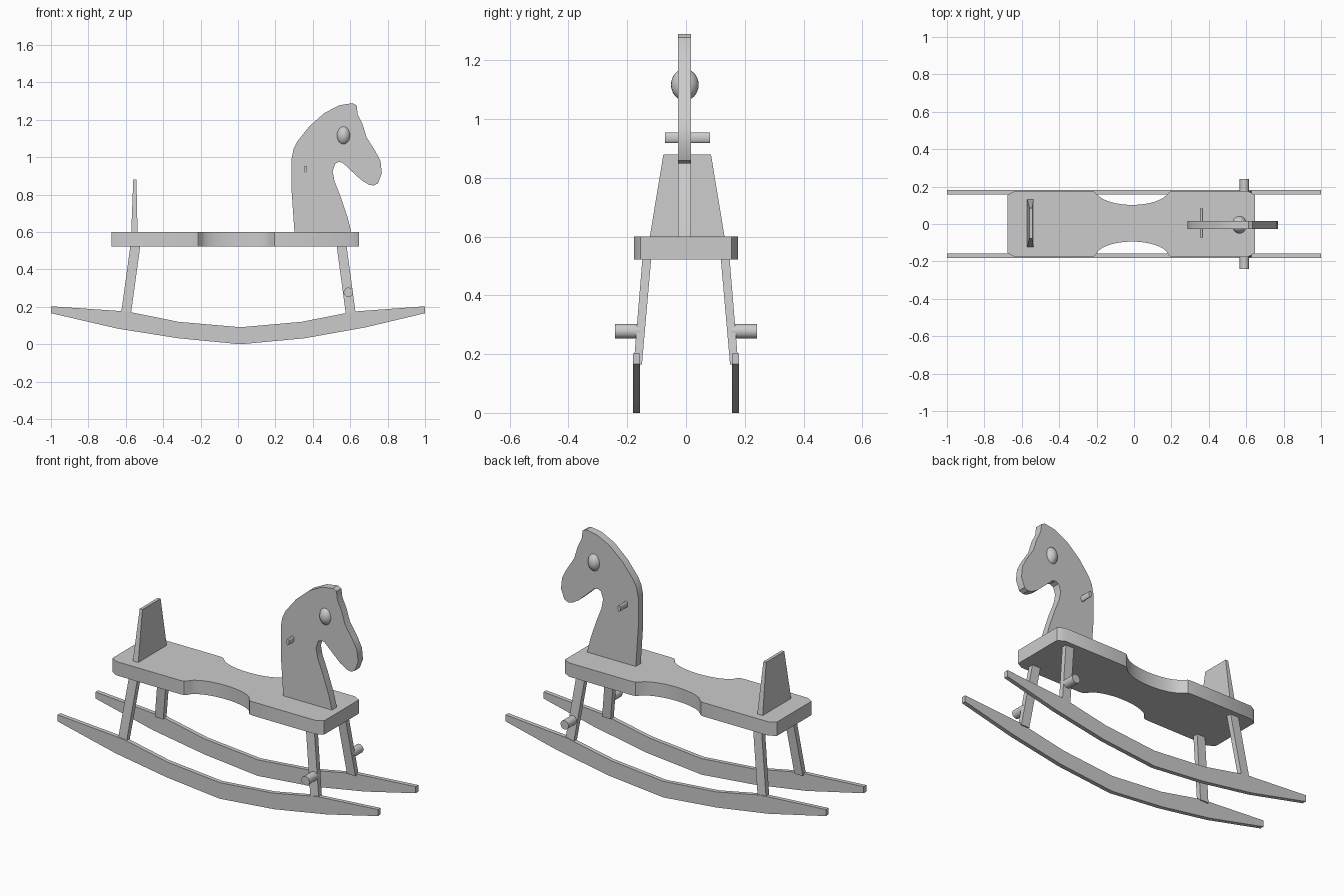
import bpy, bmesh, math
from mathutils import Vector

if "Cube" in bpy.data.objects:
    bpy.data.objects.remove(bpy.data.objects["Cube"])

grey = bpy.data.materials.new("plain_grey")
grey.use_nodes = True
grey.diffuse_color = (0.6, 0.6, 0.6, 1)
grey.node_tree.nodes["Principled BSDF"].inputs["Base Color"].default_value = (0.6, 0.6, 0.6, 1)


def finish(name, bm, smooth=None):
    bmesh.ops.recalc_face_normals(bm, faces=bm.faces)
    mesh = bpy.data.meshes.new(name)
    bm.to_mesh(mesh)
    bm.free()
    mesh.materials.append(grey)
    ob = bpy.data.objects.new(name, mesh)
    bpy.context.collection.objects.link(ob)
    if smooth:
        bpy.ops.object.select_all(action='DESELECT')
        ob.select_set(True)
        bpy.context.view_layer.objects.active = ob
        bpy.ops.object.shade_smooth_by_angle(angle=math.radians(smooth))
    return ob


def loft(name, start, end, smooth=None):
    """Solid between two matching outlines."""
    bm = bmesh.new()
    a = [bm.verts.new(p) for p in start]
    b = [bm.verts.new(p) for p in end]
    bm.faces.new(a)
    bm.faces.new(b)
    for i in range(len(a)):
        j = (i + 1) % len(a)
        bm.faces.new((a[i], a[j], b[j], b[i]))
    return finish(name, bm, smooth)


def side_board(name, outline, y0, y1, smooth=None):
    return loft(name, [(x, y0, z) for x, z in outline],
                [(x, y1, z) for x, z in outline], smooth)


def rect(x0, x1, y0, y1, z):
    return [(x0, y0, z), (x1, y0, z), (x1, y1, z), (x0, y1, z)]


def peg(name, x, z, y0, y1, rx, rz, n=24):
    ring = [(x + rx * math.cos(math.tau * i / n), z + rz * math.sin(math.tau * i / n))
            for i in range(n)]
    return side_board(name, ring, y0, y1, 40)


# Seat with chamfered ends and a curved waist on each side
def seat_edge(s):
    waist = [(-0.24, 0.177), (-0.215, 0.174)]
    for i in range(17):
        t = math.pi * (0.07 + 0.86 * i / 16)
        waist.append((-0.01 - 0.197 * math.cos(t), 0.18 - 0.082 * math.sin(t)))
    waist += [(0.195, 0.174), (0.22, 0.177)]
    edge = [(-0.676, 0.155), (-0.636, 0.177)] + waist + [(0.607, 0.177), (0.647, 0.155)]
    return [(x, s * y + (0.004 if y < 0.15 else 0)) for x, y in edge]


seat = seat_edge(1) + seat_edge(-1)[::-1]
loft("seat", [(x, y, 0.522) for x, y in seat], [(x, y, 0.6) for x, y in seat], 30)

# Tapered backrest
loft("backrest", rect(-0.571, -0.537, -0.124, 0.132, 0.595),
     rect(-0.56, -0.543, -0.077, 0.085, 0.88))

# Head and neck board
head = [(0.302, 0.595), (0.286, 0.83), (0.286, 0.99), (0.297, 1.045), (0.318, 1.086),
        (0.382, 1.166), (0.463, 1.237), (0.543, 1.278), (0.612, 1.289), (0.634, 1.278),
        (0.64, 1.23), (0.666, 1.176), (0.687, 1.107), (0.735, 1.032), (0.762, 0.979),
        (0.769, 0.915), (0.748, 0.86), (0.725, 0.849), (0.7, 0.853), (0.66, 0.877),
        (0.596, 0.936), (0.56, 0.97), (0.54, 0.975), (0.52, 0.966), (0.506, 0.925),
        (0.516, 0.872), (0.548, 0.791), (0.586, 0.679), (0.607, 0.595)]
side_board("head", head, -0.027, 0.017, 30)

# Eyes: one flattened ball through the head
bm = bmesh.new()
bmesh.ops.create_uvsphere(bm, u_segments=24, v_segments=16, radius=1)
bmesh.ops.scale(bm, vec=Vector((0.04, 0.047, 0.054)), verts=bm.verts)
bmesh.ops.translate(bm, vec=Vector((0.564, -0.004, 1.117)), verts=bm.verts)
finish("eyes", bm, 60)

# Handle through the neck
peg("handle", 0.361, 0.936, -0.072, 0.082, 0.009, 0.018)

# Rockers, legs and foot pegs on both sides
rocker = [(-1, 0.203), (-0.59, 0.175), (-0.318, 0.12), (0.013, 0.091), (0.34, 0.12),
          (0.62, 0.175), (1, 0.203), (1, 0.166), (0.68, 0.09), (0.355, 0.032),
          (0.013, 0), (-0.318, 0.032), (-0.64, 0.083), (-1, 0.166)]
for side, s in (("right", -1), ("left", 1)):
    side_board(side + "_rocker", rocker, s * 0.157, s * 0.181)
    for end, top, foot in (("rear", -0.575, -0.625), ("front", 0.527, 0.576)):
        loft(f"{side}_{end}_leg",
             rect(foot, foot + 0.053, s * 0.15, s * 0.178, 0.165),
             rect(top, top + 0.053, s * 0.118, s * 0.148, 0.53))
    peg(side + "_foot_peg", 0.59, 0.278, s * 0.155, s * 0.241, 0.025, 0.025)
